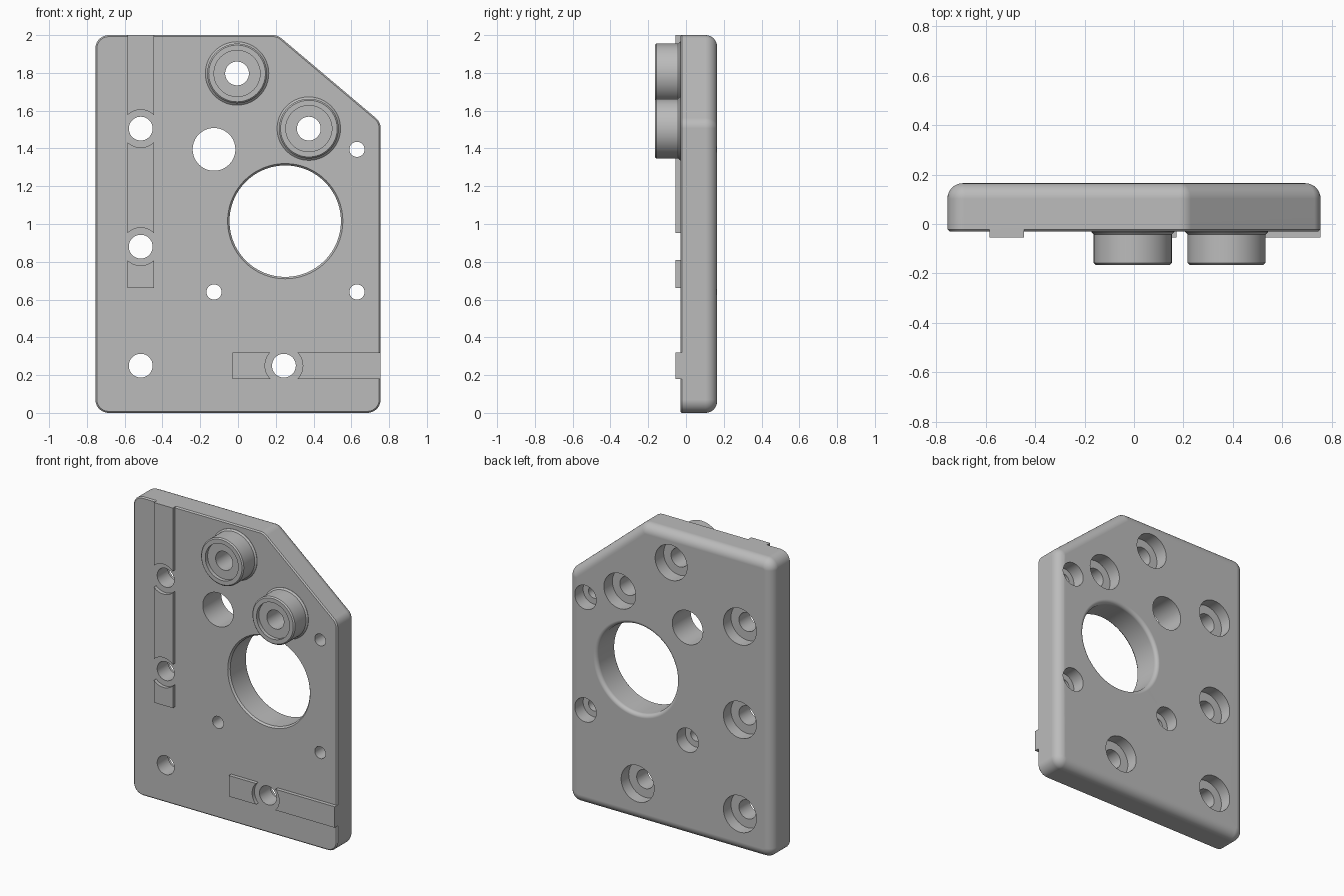
import bpy, bmesh, math
from mathutils import Vector

cube = bpy.data.objects.get("Cube")
if cube:
    bpy.data.objects.remove(cube, do_unlink=True)

grey = bpy.data.materials.new("plain_grey")
grey.use_nodes = True
grey.diffuse_color = (0.5, 0.5, 0.5, 1)
grey.node_tree.nodes["Principled BSDF"].inputs["Base Color"].default_value = (0.5, 0.5, 0.5, 1)

FRONT, BACK = -0.03, 0.165
SIDE, ROUND = 0.755, 0.07


def make_object(name, bm):
    bmesh.ops.recalc_face_normals(bm, faces=bm.faces)
    mesh = bpy.data.meshes.new(name)
    bm.to_mesh(mesh)
    bm.free()
    mesh.materials.append(grey)
    obj = bpy.data.objects.new(name, mesh)
    bpy.context.collection.objects.link(obj)
    return obj


def loft(bm, rings, tube=False):
    """Skin a list of equal point rings; cap the ends or close into a tube."""
    rings = [[bm.verts.new(p) for p in ring] for ring in rings]
    pairs = list(zip(rings, rings[1:]))
    if tube:
        pairs.append((rings[-1], rings[0]))
    else:
        bm.faces.new(rings[0])
        bm.faces.new(rings[-1])
    for a, b in pairs:
        for i in range(len(a)):
            j = (i + 1) % len(a)
            bm.faces.new((a[i], a[j], b[j], b[i]))


def lathe(bm, x, z, profile, tube=False, steps=64):
    """Revolve (radius, y) points around a front-to-back axis."""
    turn = [math.tau * i / steps for i in range(steps)]
    loft(bm, [[(x + r * math.cos(t), y, z + r * math.sin(t)) for t in turn]
              for r, y in profile], tube)


def outline(y, inset):
    """Plate outline with rounded corners, shrunk by an inset."""
    corners = [Vector(p) for p in ((-SIDE, 0), (SIDE, 0), (SIDE, 1.54), (0.21, 2), (-SIDE, 2))]
    points = []
    for i, corner in enumerate(corners):
        before = (corner - corners[i - 1]).normalized()
        after = (corners[(i + 1) % len(corners)] - corner).normalized()
        n0, n1 = Vector((before.y, -before.x)), Vector((after.y, -after.x))
        centre = corner - (n0 + n1) * ROUND / (1 + n0.dot(n1))
        start = math.atan2(n0.y, n0.x)
        sweep = math.acos(n0.dot(n1))
        for k in range(9):
            a = start + sweep * k / 8
            r = ROUND - inset
            points.append((centre.x + r * math.cos(a), y, centre.y + r * math.sin(a)))
    return points


def cut(obj, cutter):
    mod = obj.modifiers.new("holes", "BOOLEAN")
    mod.operation, mod.solver, mod.object = "DIFFERENCE", "EXACT", cutter
    bpy.context.view_layer.objects.active = obj
    bpy.ops.object.modifier_apply(modifier=mod.name)
    bpy.data.objects.remove(cutter, do_unlink=True)


def smooth(obj):
    bpy.ops.object.select_all(action="DESELECT")
    obj.select_set(True)
    bpy.context.view_layer.objects.active = obj
    bpy.ops.object.shade_smooth_by_angle(angle=math.radians(30))
    obj.modifiers.new("even_shading", "WEIGHTED_NORMAL").keep_sharp = True


# Plate: thin front bevel, large rounded rear edge
bm = bmesh.new()
fillet = 0.062
layers = [(FRONT, 0.008), (FRONT + 0.008, 0)]
for k in range(9):
    a = math.pi / 2 * k / 8
    layers.append((BACK - fillet + fillet * math.sin(a), fillet * (1 - math.cos(a))))
loft(bm, [outline(y, inset) for y, inset in layers])
plate = make_object("mounting_plate", bm)

# Stepped screw holes, wide at the back
rail_holes = [(-0.515, 0.88), (-0.515, 1.505), (0.243, 0.25)]
boss_holes = [(-0.005, 1.797), (0.375, 1.505)]
motor_holes = [(-0.127, 0.64), (0.63, 0.64), (0.63, 1.395)]
bm = bmesh.new()


def stepped(points, small, large, depth):
    floor = BACK - depth
    for x, z in points:
        lathe(bm, x, z, [(small, -0.1), (small, floor), (large, floor), (large, 0.3)])


stepped(rail_holes + [(-0.515, 0.25)], 0.063, 0.122, 0.08)
stepped(boss_holes, 0.063, 0.118, 0.09)
stepped(motor_holes, 0.04, 0.08, 0.09)

# Plain round opening and the large bore with softened rims
lathe(bm, -0.127, 1.395, [(0.113, -0.1), (0.113, 0.3)])
bore = 0.295
rim = [(bore + 0.01, -0.1), (bore + 0.01, FRONT), (bore, FRONT + 0.012)]
for k in range(6):
    a = math.pi / 2 * k / 5
    rim.append((bore + 0.025 * (1 - math.cos(a)), BACK - 0.025 + 0.025 * math.sin(a)))
rim.append((rim[-1][0], 0.3))
lathe(bm, 0.25, 1.015, rim, steps=96)
cut(plate, make_object("hole_cutter", bm))
smooth(plate)

# Raised bosses with a shallow seat around the screw hole
for name, (x, z) in zip(("upper_boss", "lower_boss"), boss_holes):
    bm = bmesh.new()
    lathe(bm, x, z, [(0.063, FRONT + 0.005), (0.168, FRONT + 0.005), (0.168, FRONT - 0.002),
                     (0.158, FRONT - 0.012), (0.158, -0.157), (0.15, -0.165),
                     (0.122, -0.165), (0.122, -0.14), (0.063, -0.14)], tube=True)
    smooth(make_object(name, bm))

# Locating rails, interrupted by round clearances at the screws
for name, x0, x1, z0, z1 in (("vertical_rail", -0.585, -0.445, 0.66, 2.0),
                             ("horizontal_rail", -0.03, SIDE, 0.18, 0.32)):
    bm = bmesh.new()
    loft(bm, [[(x0, y, z0), (x1, y, z0), (x1, y, z1), (x0, y, z1)]
              for y in (FRONT + 0.01, -0.055)])
    rail = make_object(name, bm)
    bm = bmesh.new()
    for x, z in rail_holes:
        lathe(bm, x, z, [(0.1, -0.1), (0.1, 0.1)])
    cut(rail, make_object("clearance_cutter", bm))
    smooth(rail)
